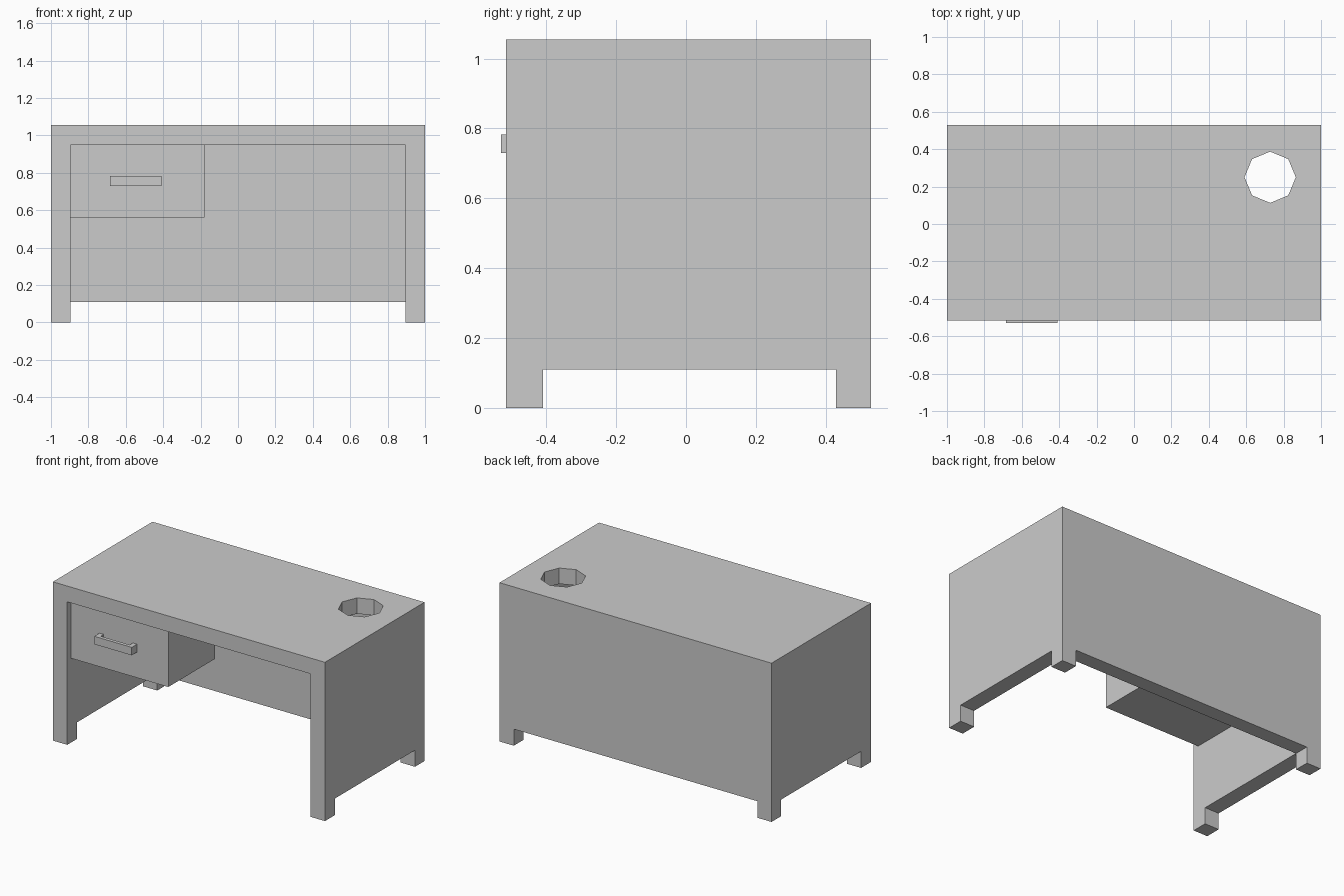
import bpy

if "Cube" in bpy.data.objects:
    bpy.data.objects.remove(bpy.data.objects["Cube"])

LEG_X = 0.895            # inner face of the side panels
FRONT, BACK = -0.515, 0.53
FOOT_Z, TOP_UNDER, TOP_Z = 0.11, 0.95, 1.055


def box(name, x, y, z):
    """Box spanning the (min, max) range on each axis."""
    bpy.ops.mesh.primitive_cube_add(
        size=1, location=[(a + b) / 2 for a, b in (x, y, z)])
    ob = bpy.context.object
    ob.name = name
    ob.scale = [b - a for a, b in (x, y, z)]
    bpy.ops.object.transform_apply(location=False, rotation=False, scale=True)
    return ob


def cut(target, cutter):
    """Subtract the cutter, apply, and discard it."""
    mod = target.modifiers.new("cut", 'BOOLEAN')
    mod.operation, mod.solver, mod.object = 'DIFFERENCE', 'EXACT', cutter
    bpy.context.view_layer.objects.active = target
    bpy.ops.object.modifier_apply(modifier=mod.name)
    bpy.data.objects.remove(cutter, do_unlink=True)


# Desk body: one solid carved into top, side panels, back panel and feet
desk = box("desk_body", (-1, 1), (FRONT, BACK), (0, TOP_Z))
cut(desk, box("knee_space", (-LEG_X, LEG_X), (-1, 0.43), (-0.5, TOP_UNDER)))
cut(desk, box("back_foot_gap", (-LEG_X, LEG_X), (0.2, 1), (-0.5, FOOT_Z)))
cut(desk, box("side_foot_gap", (-1.5, 1.5), (-0.41, 0.43), (-0.5, FOOT_Z)))

# Eight-sided hole through the top
bpy.ops.mesh.primitive_cylinder_add(vertices=8, radius=0.137, depth=0.4,
                                    location=(0.728, 0.25, 1.0))
cut(desk, bpy.context.object)

# Drawer box hanging under the top, slightly recessed
DRAWER_FRONT = -0.475
box("drawer", (-LEG_X, -0.18), (DRAWER_FRONT, 0.015), (0.56, TOP_UNDER))

# Drawer handle: bar on two end posts, carved from one block
handle = box("drawer_handle", (-0.685, -0.41), (-0.53, DRAWER_FRONT), (0.73, 0.783))
cut(handle, box("finger_gap", (-0.655, -0.44), (-0.507, -0.4), (0.6, 0.9)))
